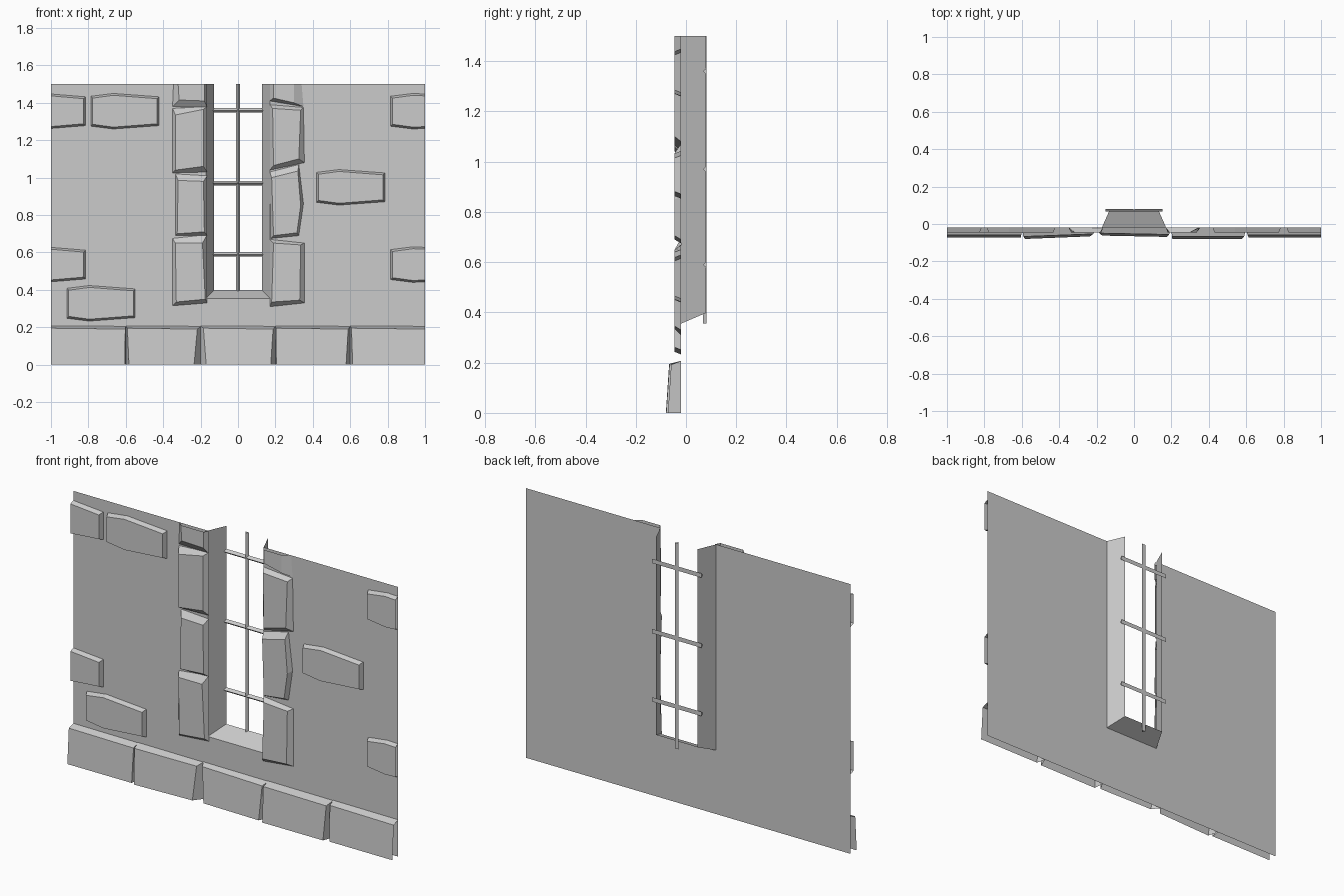
import bpy, bmesh

if "Cube" in bpy.data.objects:
    bpy.data.objects.remove(bpy.data.objects["Cube"])

WALL_Y = -0.02


def make_object(name, verts, faces):
    mesh = bpy.data.meshes.new(name)
    mesh.from_pydata(verts, [], faces)
    bm = bmesh.new()
    bm.from_mesh(mesh)
    bmesh.ops.recalc_face_normals(bm, faces=bm.faces)
    bm.to_mesh(mesh)
    bm.free()
    obj = bpy.data.objects.new(name, mesh)
    bpy.context.collection.objects.link(obj)
    return obj


def on_border(a, b):
    # outline edges lying on the border of the wall tile stay open
    return (abs(a[0]) > 0.999 and a[0] == b[0]) or (a[1] == b[1] and a[1] in (0, 1.5))


def stone(name, back, front, depth):
    # back outline on the wall, front outline raised; depth gives front y per corner
    n = len(back)
    verts = [(x, WALL_Y, z) for x, z in back]
    verts += [(x, y, z) for (x, z), y in zip(front, depth)]
    # front outline runs clockwise from the front, so reverse it to face -y
    faces = [tuple(range(2 * n - 1, n - 1, -1))]
    for i in range(n):
        j = (i + 1) % n
        if not on_border(back[i], back[j]):
            faces.append((i, j, j + n, i + n))
    obj = make_object(name, verts, faces)
    if obj.data.polygons[0].normal.y > 0:
        obj.data.flip_normals()
    return obj


# Wall sheet with window opening
H = 0.172
wall_pts = [(-1, 0), (-H, 0), (H, 0), (1, 0), (-1, .355), (-H, .355),
            (H, .355), (1, .355), (-1, 1.5), (-H, 1.5), (H, 1.5), (1, 1.5)]
make_object("wall", [(x, WALL_Y, z) for x, z in wall_pts],
            [(0, 1, 5, 4), (1, 2, 6, 5), (2, 3, 7, 6), (4, 5, 9, 8), (6, 7, 11, 10)])

# Splayed window reveal: two jambs and a sloping sill
B = 0.128
reveal = [(-H, WALL_Y, 1.5), (-H, WALL_Y, .355), (H, WALL_Y, .355), (H, WALL_Y, 1.5),
          (-B, .08, 1.5), (-B, .08, .398), (B, .08, .398), (B, .08, 1.5)]
make_object("window_reveal", reveal, [(i, i + 1, i + 5, i + 4) for i in range(3)])


# Window grille of ridged bars
def bar(name, a, b, across):
    r = 0.012
    section = [(-r, .081), (0, .067), (r, .081)]
    verts = []
    for end in (a, b):
        for s, y in section:
            verts.append((end[0] + s * across[0], y, end[1] + s * across[1]))
    make_object(name, verts, [(0, 1, 4, 3), (1, 2, 5, 4), (2, 0, 3, 5), (2, 1, 0), (3, 4, 5)])


bar("vertical_bar", (0, .355), (0, 1.5), (1, 0))
for k, z in enumerate((.59, .97, 1.36)):
    bar(f"horizontal_bar_{k}", (-.153, z), (.153, z), (0, 1))

# Flat wall bricks (x of left edge, z of bottom), with halves at the tile ends
W, PEAK, T = .365, .12, .19


def brick(name, x, z, half=None):
    def outline(g):
        lo, hi = z + g, z + T - g
        x0, xp, x1 = x + g, x + PEAK, x + W - g
        if half == "start":
            return [(x0, hi - .015), (xp, hi), (1, hi - .003), (1, lo + .003), (xp, lo), (x0, lo + .015)]
        if half == "end":
            return [(-1, hi - .003), (x1, hi - .018), (x1, lo + .018), (-1, lo + .003)]
        return [(x0, hi - .015), (xp, hi), (x1, hi - .018), (x1, lo + .018), (xp, lo), (x0, lo + .015)]
    stone(name, outline(0), outline(.01), [-.045] * 6)


for k, (x, z) in enumerate([(-.787, 1.26), (.42, .853), (-.915, .233)]):
    brick(f"brick_{k}", x, z)
for k, z in enumerate((1.26, .44)):
    brick(f"left_half_brick_{k}", -1.18, z, "end")
    brick(f"right_half_brick_{k}", .816, z, "start")

# Rough window surround stones: (back outline, front outline)
left = [
    ([(-.345, 1.5), (-.165, 1.5), (-.165, 1.375), (-.35, 1.38)],
     [(-.32, 1.5), (-.18, 1.5), (-.18, 1.41), (-.315, 1.415)]),
    ([(-.35, 1.37), (-.165, 1.38), (-.165, 1.03), (-.35, 1.025)],
     [(-.335, 1.335), (-.185, 1.365), (-.185, 1.06), (-.335, 1.04)]),
    ([(-.335, 1.02), (-.165, 1.01), (-.165, .69), (-.335, .69)],
     [(-.32, .985), (-.185, .98), (-.18, .71), (-.325, .7)]),
    ([(-.35, .675), (-.165, .695), (-.165, .33), (-.35, .315)],
     [(-.335, .65), (-.19, .65), (-.175, .35), (-.33, .335)]),
]
right = [
    ([(.17, 1.5), (.34, 1.5), (.35, 1.38), (.17, 1.41)],
     [(.19, 1.5), (.3, 1.5), (.3, 1.4), (.19, 1.425)]),
    ([(.17, 1.39), (.35, 1.375), (.355, 1.08), (.17, 1.04)],
     [(.185, 1.37), (.335, 1.36), (.325, 1.1), (.19, 1.065)]),
    ([(.17, 1.03), (.325, 1.07), (.35, .86), (.325, .69), (.175, .675)],
     [(.18, 1.0), (.32, 1.035), (.335, .85), (.315, .705), (.19, .69)]),
    ([(.17, .67), (.355, .65), (.355, .33), (.17, .31)],
     [(.19, .65), (.335, .64), (.33, .345), (.18, .335)]),
]
for side, stones in (("left", left), ("right", right)):
    for k, (back, front) in enumerate(stones):
        stone(f"{side}_surround_stone_{k}", back, front, [-.045] * 5)

# Base course: front left/right at the foot, and foot y at left/right
base = [(-1, -.605, -.072, -.071), (-.583, -.235, -.08, -.066), (-.17, .175, -.062, -.069),
        (.205, .578, -.08, -.079), (.613, 1, -.072, -.072)]
for k, (x0, x1, y0, y1) in enumerate(base):
    b0, b1 = -1 + .4 * k, -.6 + .4 * k
    t0, t1 = (x0 + b0) / 2, (x1 + b1) / 2
    if k == 4:
        b1 = t1 = 1
    stone(f"base_stone_{k}",
          [(b0, 0), (b0, .207), (b1, .205), (b1, 0)],
          [(x0, 0), (t0, .195), (t1, .19), (x1, 0)],
          [y0, y0 + .013, y1 + .013, y1])
